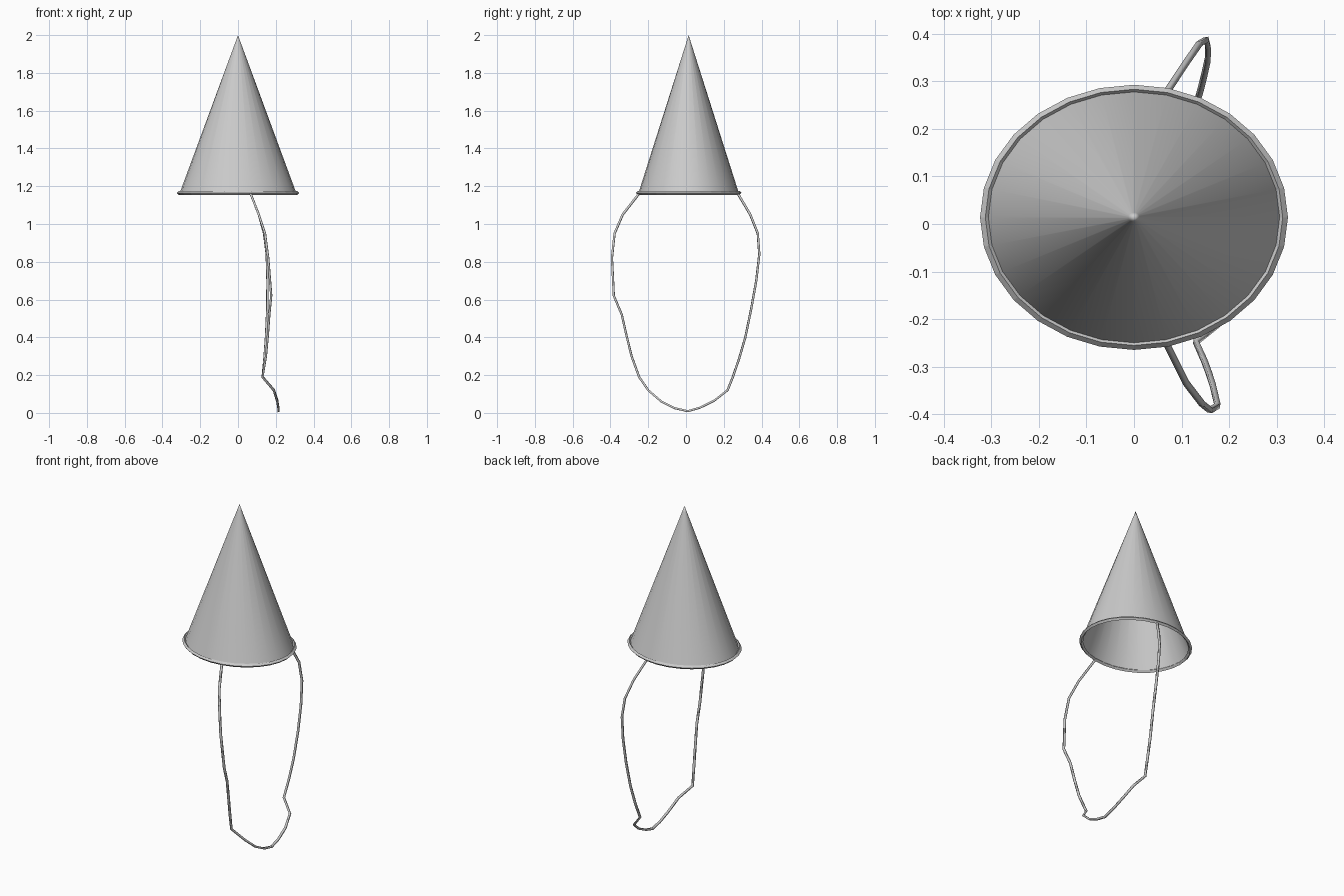
import bpy, bmesh, math

if "Cube" in bpy.data.objects:
    bpy.data.objects.remove(bpy.data.objects["Cube"])

SIDES = 28
CY = 0.014            # hat centre in y
RATIO = 0.861         # y radius / x radius (oval opening)

paper = bpy.data.materials.new("light_grey")
paper.diffuse_color = (0.6, 0.6, 0.6, 1)
paper.use_nodes = True
paper.node_tree.nodes["Principled BSDF"].inputs["Base Color"].default_value = paper.diffuse_color


def lathe(name, profile, closed, apex=None):
    """Sweep (radius, z) points round the oval; optional single tip vertex."""
    bm = bmesh.new()
    rings = []
    for r, z in profile:
        rings.append([bm.verts.new((r * math.cos(2 * math.pi * i / SIDES),
                                    CY + (r * RATIO) * math.sin(2 * math.pi * i / SIDES), z))
                      for i in range(SIDES)])
    pairs = list(zip(rings, rings[1:]))
    if closed:
        pairs.append((rings[-1], rings[0]))
    for a, b in pairs:
        for i in range(SIDES):
            j = (i + 1) % SIDES
            bm.faces.new((a[i], a[j], b[j], b[i]))
    if apex is not None:
        tip = bm.verts.new((0, CY, apex))
        for i in range(SIDES):
            bm.faces.new((rings[-1][i], rings[-1][(i + 1) % SIDES], tip))
    if closed:
        bmesh.ops.recalc_face_normals(bm, faces=bm.faces)
    mesh = bpy.data.meshes.new(name)
    bm.to_mesh(mesh)
    bm.free()
    mesh.materials.append(paper)
    obj = bpy.data.objects.new(name, mesh)
    bpy.context.collection.objects.link(obj)
    return obj


# Open cone, smooth shaded
cone = lathe("hat_cone", [(0.309, 1.163), (0.298, 1.193), (0.012, 1.967)], False, 2.0)
for p in cone.data.polygons:
    p.use_smooth = True

# Rim: diamond-section ring round the opening
lathe("hat_rim", [(0.324, 1.165), (0.313, 1.176), (0.302, 1.165), (0.313, 1.154)], True)

# Chin string: hanging loop of thin cord
path = [(0.065, 0.272, 1.165), (0.110, 0.340, 1.05), (0.138, 0.380, 0.95),
        (0.152, 0.388, 0.84), (0.156, 0.372, 0.70), (0.155, 0.345, 0.55),
        (0.148, 0.314, 0.40), (0.140, 0.282, 0.29), (0.130, 0.248, 0.19),
        (0.190, 0.220, 0.12), (0.208, 0.150, 0.065), (0.214, 0.075, 0.028),
        (0.215, 0.010, 0.009),
        (0.214, -0.060, 0.025), (0.208, -0.130, 0.06), (0.190, -0.200, 0.12),
        (0.130, -0.248, 0.19), (0.148, -0.288, 0.30), (0.158, -0.315, 0.41),
        (0.166, -0.340, 0.52), (0.176, -0.382, 0.62), (0.160, -0.392, 0.82),
        (0.143, -0.378, 0.95), (0.110, -0.335, 1.05), (0.065, -0.245, 1.165)]
curve = bpy.data.curves.new("chin_string", 'CURVE')
curve.dimensions = '3D'
curve.bevel_depth = 0.0075
curve.bevel_resolution = 0
spline = curve.splines.new('POLY')
spline.points.add(len(path) - 1)
for pt, co in zip(spline.points, path):
    pt.co = (*co, 1)
curve.materials.append(paper)
string = bpy.data.objects.new("chin_string", curve)
bpy.context.collection.objects.link(string)
bpy.context.view_layer.objects.active = string
string.select_set(True)
bpy.ops.object.convert(target='MESH')
